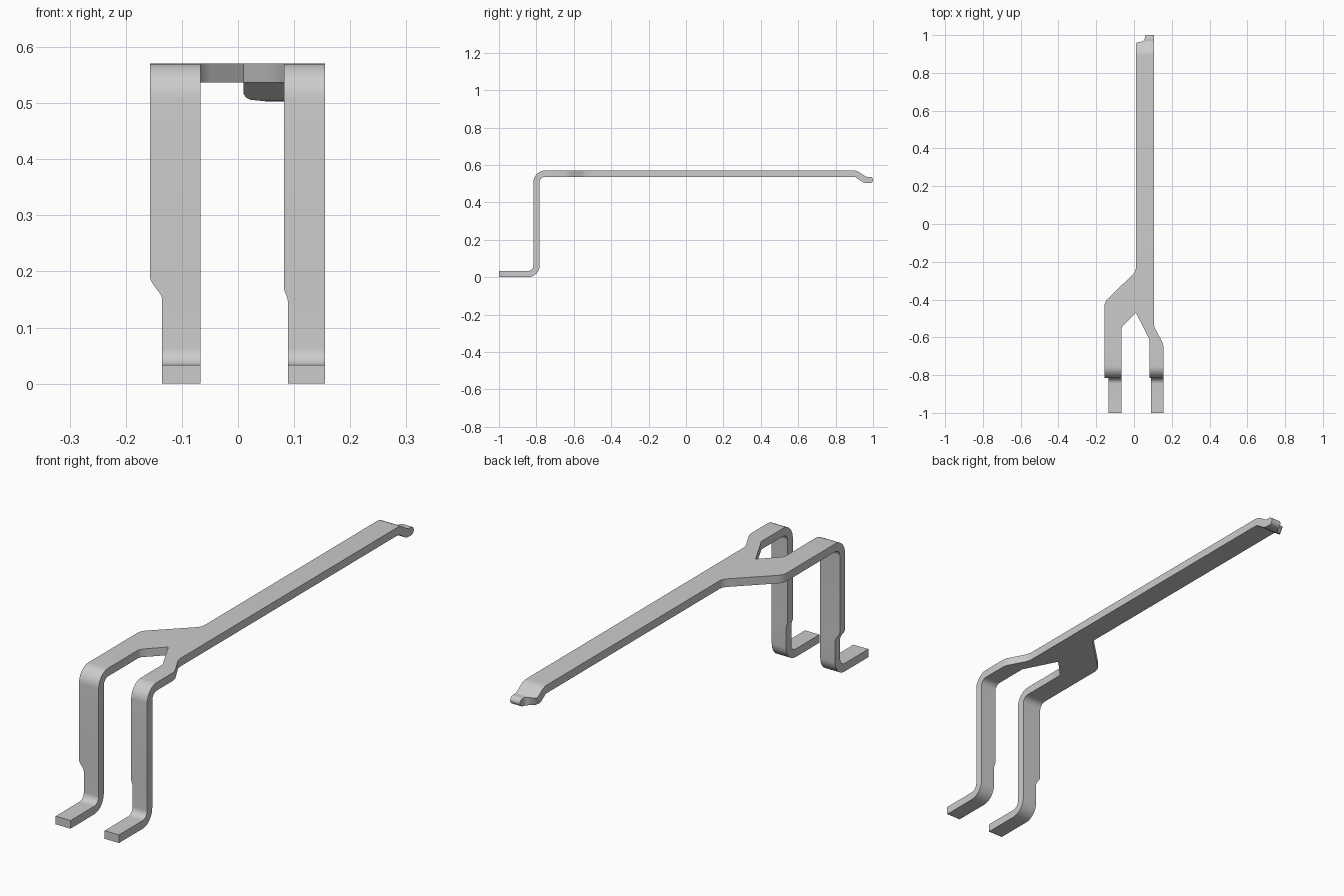
import bpy, bmesh, math
from mathutils import Vector

if "Cube" in bpy.data.objects:
    bpy.data.objects.remove(bpy.data.objects["Cube"])

HALF = 0.0168      # half of the strip thickness
# Side profile (y, z) of the strip's middle line, with a bend radius per corner
CORNERS = [(-1, .0168), (-.799, .0168), (-.799, .5535), (.908, .5535), (.958, .5200), (1, .5200)]
RADII = [0, .046, .046, .045, .035, 0]


def bent_path():
    """Stations (u, point, normal); u is distance along the unrounded profile."""
    pts = [Vector(c) for c in CORNERS]
    perp = lambda d: Vector((-d.y, d.x))
    out, u = [(0.0, pts[0], perp((pts[1] - pts[0]).normalized()))], 0.0
    for i in range(1, len(pts) - 1):
        p = pts[i]
        a, b = (p - pts[i - 1]).normalized(), (pts[i + 1] - p).normalized()
        u += (p - pts[i - 1]).length
        turn = a.angle_signed(b) * -1        # counter-clockwise positive
        t = RADII[i] * math.tan(abs(turn) / 2)
        side = math.copysign(1, turn)
        centre = p - a * t + perp(a) * RADII[i] * side
        n = 10 if abs(turn) > 1 else 6
        for k in range(n + 1):
            ang = turn * k / n
            c, s = math.cos(ang), math.sin(ang)
            nrm = Vector((perp(a).x * c - perp(a).y * s, perp(a).x * s + perp(a).y * c))
            out.append((u - t + 2 * t * k / n, centre - nrm * RADII[i] * side, nrm))
    d = pts[-1] - pts[-2]
    out.append((u + d.length, pts[-1], perp(d.normalized())))
    return out


PATH = bent_path()
END = PATH[-1][0]


def at_z(z):       # station on the upright
    return .201 + z - .0168


def at_y(y):       # station on the top bar
    if y <= .908:
        return .201 + .5367 + y + .799
    base, slope = at_y(.908), math.hypot(.05, .0335)
    return base + (y - .908) / .05 * slope if y < .958 else base + slope + y - .958


def lerp(table, u):
    for (u0, a), (u1, b) in zip(table, table[1:]):
        if u <= u1:
            return a + (b - a) * max(0, (u - u0) / (u1 - u0))
    return table[-1][1]


def s_curve(z0, x0, z1, x1, n=8):
    return [(at_z(z0 + (z1 - z0) * k / n), x0 + (x1 - x0) * (.5 - .5 * math.cos(math.pi * k / n)))
            for k in range(n + 1)]


# Strip outlines: x along the strip, for the two edges of each prong
left_outer = [(0, -.135)] + s_curve(.148, -.135, .192, -.157) + [
    (at_y(-.435), -.157), (at_y(-.418), -.154), (at_y(-.402), -.145),
    (at_y(-.262), -.001), (at_y(-.25), .007), (at_y(-.235), .01)]
left_inner = [(0, -.067), (at_y(-.555), -.067), (at_y(-.543), -.062), (at_y(-.47), .01), (at_y(-.235), .01)]
right_inner = [(0, .089)] + s_curve(.145, .089, .172, .082) + [
    (at_y(-.61), .082), (at_y(-.47), .01), (at_y(.942), .01), (at_y(.950), .013),
    (at_y(.957), .022), (at_y(.962), .040), (at_y(.969), .050), (at_y(.978), .056), (END, .060)]
right_outer = [(0, .155), (at_y(-.645), .155), (at_y(-.625), .150), (at_y(-.55), .110),
               (at_y(-.53), .105), (END, .105)]
STRIPS = [(left_outer, left_inner), (right_inner, right_outer)]

# All stations, including a few that round off the far tip
stations = {round(p[0], 5) for p in PATH} | {round(q[0], 5) for s in STRIPS for e in s for q in e}
stations |= {round(END - HALF * (1 - math.sin(math.radians(a))), 5) for a in (0, 15, 30, 45, 60, 75)}
stations = sorted(stations)

bm = bmesh.new()
cache = {}


def vert(u, x, layer):
    key = (round(u, 5), round(x, 4), layer)
    if key not in cache:
        i = max(j for j in range(len(PATH) - 1) if j == 0 or PATH[j][0] <= u + 1e-6)
        (u0, p0, n0), (u1, p1, n1) = PATH[i], PATH[i + 1]
        f = min(1, (u - u0) / (u1 - u0))
        tip = max(0, u - (END - HALF)) / HALF
        h = HALF * max(.15, math.sqrt(max(0, 1 - tip * tip)))
        p = p0.lerp(p1, f) + n0.lerp(n1, f).normalized() * h * layer
        cache[key] = bm.verts.new((x, p.x, p.y))
    return cache[key]


# Top and bottom skins, then walls wherever an edge is open
edge_use = {}
for left, right in STRIPS:
    for u0, u1 in zip(stations, stations[1:]):
        if u1 > left[-1][0] + 1e-4:
            break
        ring = [(u0, lerp(left, u0)), (u0, lerp(right, u0)), (u1, lerp(right, u1)), (u1, lerp(left, u1))]
        ring = [(round(u, 5), round(x, 4)) for u, x in ring]
        ring = list(dict.fromkeys(ring))
        if len(ring) < 3:
            continue
        bm.faces.new([vert(*q, 1) for q in ring])
        bm.faces.new([vert(*q, -1) for q in reversed(ring)])
        for a, b in zip(ring, ring[1:] + ring[:1]):
            edge_use.setdefault(frozenset((a, b)), []).append((a, b))
for uses in edge_use.values():
    if len(uses) == 1:
        a, b = uses[0]
        bm.faces.new([vert(*b, 1), vert(*a, 1), vert(*a, -1), vert(*b, -1)])
bmesh.ops.recalc_face_normals(bm, faces=bm.faces)

mesh = bpy.data.meshes.new("bent_forked_strip")
bm.to_mesh(mesh)
bm.free()
strip = bpy.data.objects.new("bent_forked_strip", mesh)
bpy.context.collection.objects.link(strip)
metal = bpy.data.materials.new("plain grey metal")
metal.diffuse_color = (.6, .6, .6, 1)
metal.use_nodes = True
metal.node_tree.nodes["Principled BSDF"].inputs["Base Color"].default_value = metal.diffuse_color
mesh.materials.append(metal)

bpy.context.view_layer.objects.active = strip
strip.select_set(True)
bpy.ops.object.shade_smooth_by_angle(angle=math.radians(30))
